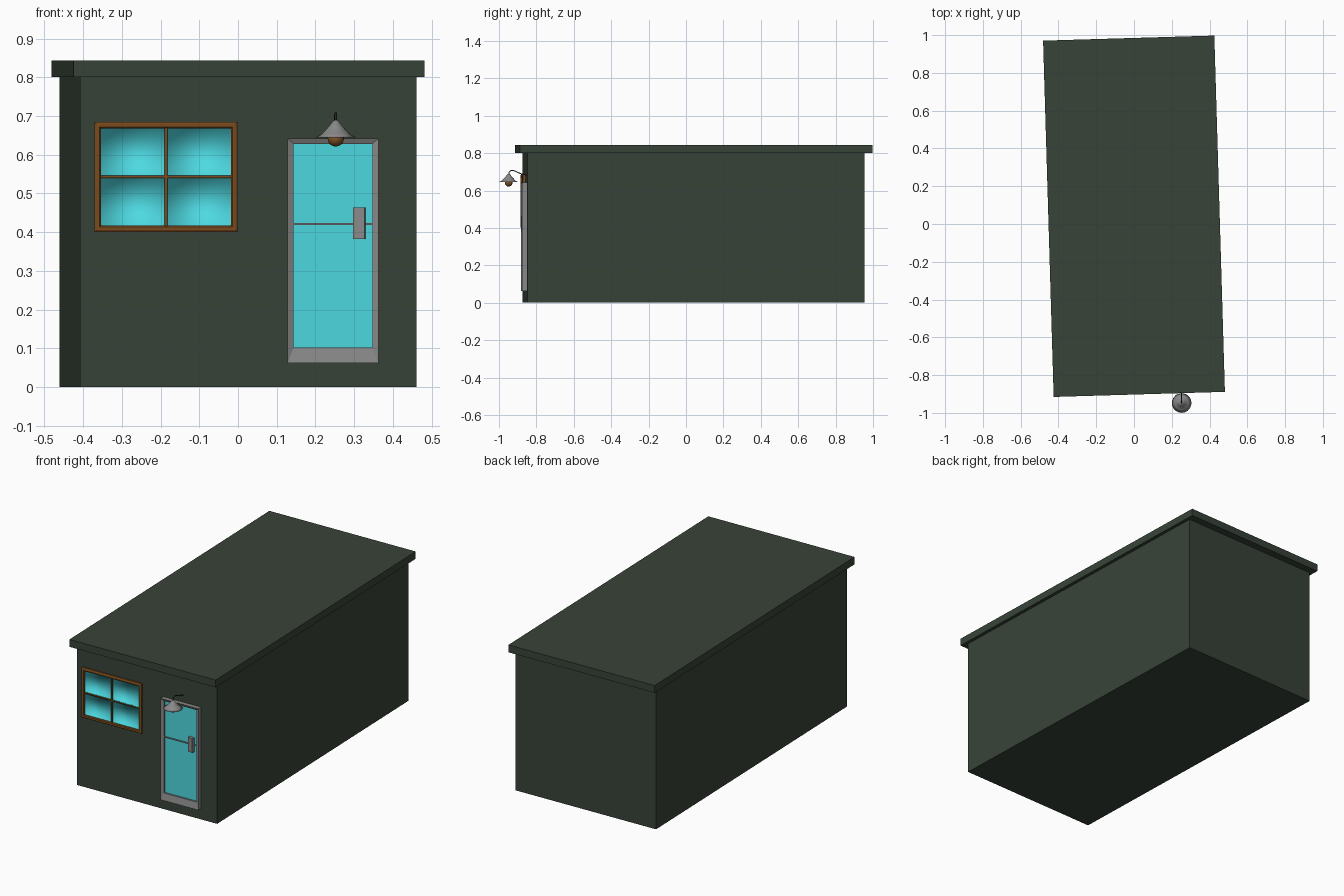
import bpy, bmesh, math
from mathutils import Matrix, Vector

cube = bpy.data.objects.get("Cube")
if cube:
    bpy.data.objects.remove(cube, do_unlink=True)

# The whole building is turned slightly about its centre
TURN = Matrix.Translation((0, 0.041, 0)) @ Matrix.Rotation(math.radians(1.7), 4, 'Z')
FRONT = -0.902  # front wall plane before turning


def material(name, r, g, b):
    m = bpy.data.materials.new(name)
    m.use_nodes = True
    m.diffuse_color = (r, g, b, 1)
    m.node_tree.nodes["Principled BSDF"].inputs["Base Color"].default_value = (r, g, b, 1)
    return m


GREEN = material("dark green paint", 0.039, 0.056, 0.039)
GLASS = material("cyan glass", 0.075, 0.69, 0.75)
WOOD = material("brown wood", 0.20, 0.072, 0.013)
METAL = material("grey metal", 0.25, 0.25, 0.25)
DARK = material("dark iron", 0.03, 0.03, 0.03)
BULB = material("amber bulb", 0.21, 0.09, 0.02)


def finish(name, bm, mat, smooth=False):
    me = bpy.data.meshes.new(name)
    bm.to_mesh(me)
    bm.free()
    me.materials.append(mat)
    for p in me.polygons:
        p.use_smooth = smooth
    ob = bpy.data.objects.new(name, me)
    ob.matrix_world = TURN
    bpy.context.collection.objects.link(ob)
    return ob


def box(name, size, centre, mat, tilt=0):
    bm = bmesh.new()
    place = Matrix.Translation(centre) @ Matrix.Rotation(tilt, 4, 'Z')
    bmesh.ops.create_cube(bm, size=1, matrix=place @ Matrix.Diagonal((*size, 1)))
    return finish(name, bm, mat)


def nested(name, loops, mat, cap=False, smooth=False):
    """Bridge rectangles (x0, x1, z0, z1, distance out from the front wall)."""
    bm = bmesh.new()
    rings = [[bm.verts.new((x, FRONT - d, z)) for x, z in
              ((x0, z0), (x1, z0), (x1, z1), (x0, z1))] for x0, x1, z0, z1, d in loops]
    for a, b in zip(rings, rings[1:]):
        for i in range(4):
            j = (i + 1) % 4
            bm.faces.new((a[i], a[j], b[j], b[i]))
    if cap:
        bm.faces.new(rings[-1])
    return finish(name, bm, mat, smooth)


def front_bar(name, x0, x1, z0, z1, d, thick, mat, tilt=0):
    return box(name, (x1 - x0, thick, z1 - z0),
               ((x0 + x1) / 2, FRONT - d, (z0 + z1) / 2), mat, tilt)


# Walls and flat overhanging roof
box("walls", (0.87, 1.804, 0.802), (0, 0, 0.401), GREEN)
box("roof", (0.907, 1.887, 0.042), (0, 0, 0.822), GREEN)

# Window frame with a raised ridge
wx0, wx1, wz0, wz1 = -0.398, -0.028, 0.40, 0.685
nested("window_frame", [(wx0 + s, wx1 - s, wz0 + s, wz1 - s, d) for s, d in
                        ((0, 0), (0, 0.010), (0.005, 0.013), (0.013, 0.013), (0.017, 0.009), (0.017, 0))], WOOD)
mx, mz = -0.213, 0.543
ix0, ix1, iz0, iz1 = wx0 + 0.017, wx1 - 0.017, wz0 + 0.015, wz1 - 0.016
front_bar("window_upright", mx - 0.004, mx + 0.004, iz0, iz1, 0.005, 0.010, WOOD)
front_bar("window_crossbar", ix0, ix1, mz - 0.003, mz + 0.003, 0.005, 0.010, WOOD)

# Four softly dished panes
for side, x0, x1 in (("right", ix0, mx - 0.004), ("left", mx + 0.004, ix1)):
    for level, z0, z1 in (("lower", iz0, mz - 0.003), ("upper", mz + 0.003, iz1)):
        nested(f"{level}_{side}_pane", [(x0, x1, z0, z1, 0.009), (x0, x1, z0, z1, 0.003)],
               GLASS, cap=True, smooth=True)

# Door frame with a deep sloping kick rail at the bottom
dx0, dx1, dz0, dz1 = 0.101, 0.335, 0.062, 0.642
gx0, gx1, gz0, gz1 = dx0 + 0.015, dx1 - 0.015, 0.102, dz1 - 0.014
nested("door_frame", [(dx0, dx1, dz0, dz1, 0), (dx0, dx1, dz0, dz1, 0.025),
                      (gx0, gx1, gz0, gz1, 0.018), (gx0, gx1, gz0, gz1, 0.008)], METAL)
nested("door_glass", [(gx0, gx1, gz0, gz1, 0.008)], GLASS, cap=True)
front_bar("door_crossbar", gx0, gx1, 0.418, 0.423, 0.011, 0.006, METAL)
front_bar("door_handle", 0.271, 0.301, 0.382, 0.464, 0.019, 0.016, METAL, math.radians(-8))

# Lamp: flared shade, bulb and bent arm
lamp_x, lamp_y = 0.223, FRONT - 0.094


def spin_part(name, profile, mat):
    bm = bmesh.new()
    vs = [bm.verts.new((lamp_x + r, lamp_y, z)) for r, z in profile]
    edges = [bm.edges.new(p) for p in zip(vs, vs[1:])]
    bmesh.ops.spin(bm, geom=vs + edges, cent=(lamp_x, lamp_y, 0), axis=(0, 0, 1),
                   angle=math.tau, steps=20)
    bmesh.ops.remove_doubles(bm, verts=bm.verts, dist=0.0001)
    bmesh.ops.recalc_face_normals(bm, faces=bm.faces)
    return finish(name, bm, mat, True)


spin_part("lamp_shade", [(0.044, 0.645), (0.052, 0.645), (0.036, 0.653), (0.018, 0.673),
                         (0.006, 0.688), (0, 0.690), (0.004, 0.683), (0.016, 0.669),
                         (0.034, 0.650), (0.044, 0.645)], METAL)
bm = bmesh.new()
bmesh.ops.create_uvsphere(bm, u_segments=16, v_segments=10, radius=0.021,
                          matrix=Matrix.Translation((lamp_x, lamp_y, 0.642)))
finish("lamp_bulb", bm, BULB, True)

curve = bpy.data.curves.new("lamp_arm", 'CURVE')
curve.dimensions = '3D'
curve.bevel_depth = 0.003
curve.bevel_resolution = 1
curve.use_fill_caps = True
path = [(0.094, 0.687), (0.091, 0.700), (0.080, 0.708), (0.062, 0.705), (0.030, 0.690), (-0.002, 0.682)]
spline = curve.splines.new('POLY')
spline.points.add(len(path) - 1)
for p, (d, z) in zip(spline.points, path):
    p.co = (lamp_x, FRONT - d, z, 1)
curve.materials.append(DARK)
arm = bpy.data.objects.new("lamp_arm", curve)
arm.matrix_world = TURN
bpy.context.collection.objects.link(arm)
